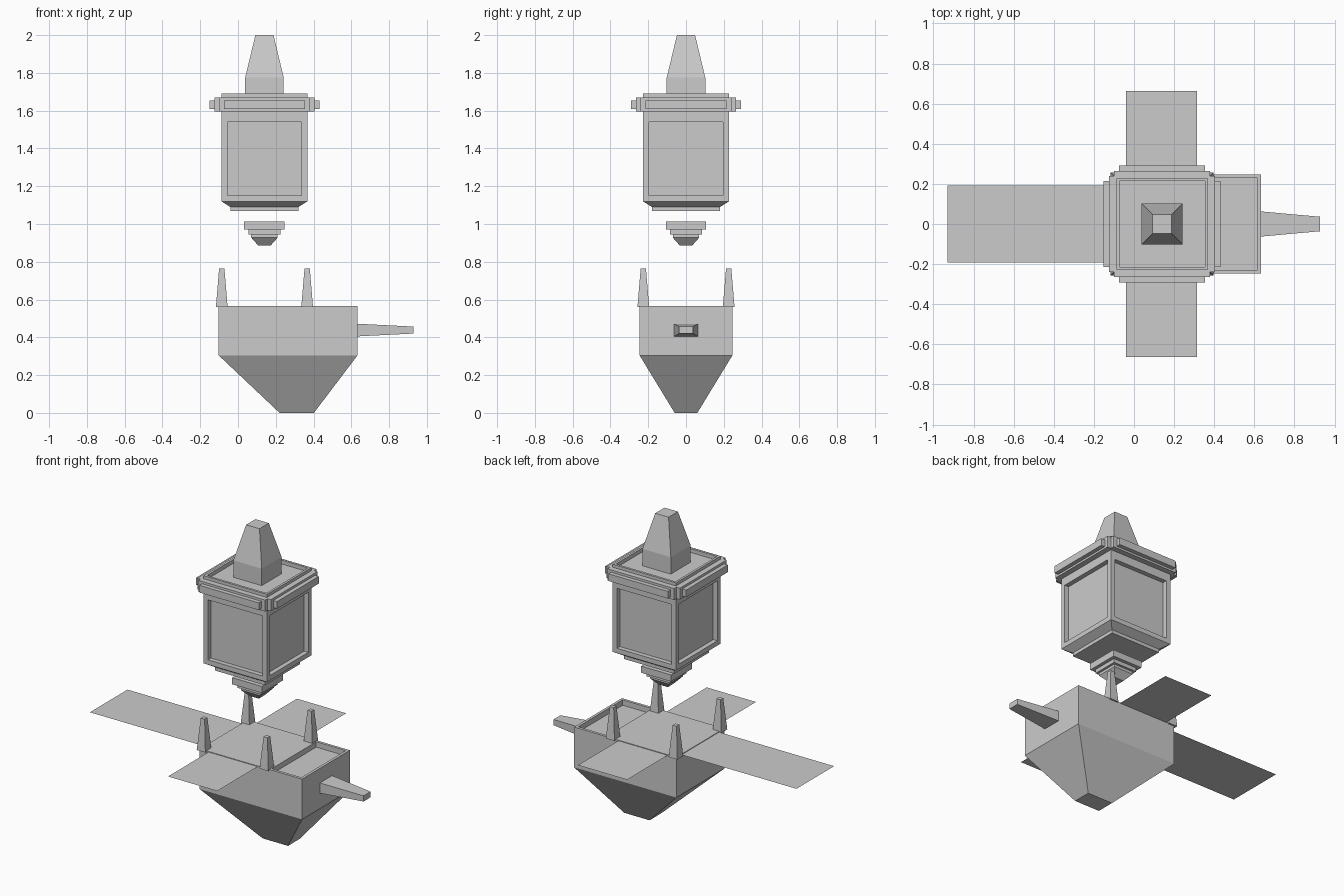
import bpy, bmesh
from mathutils import Vector

if "Cube" in bpy.data.objects:
    bpy.data.objects.remove(bpy.data.objects["Cube"])

CX = 0.14  # lantern axis in x


def finish(bm, name):
    bmesh.ops.recalc_face_normals(bm, faces=bm.faces)
    mesh = bpy.data.meshes.new(name)
    bm.to_mesh(mesh)
    bm.free()
    obj = bpy.data.objects.new(name, mesh)
    bpy.context.collection.objects.link(obj)
    return obj


def stack(rings):
    """Closed solid from rectangular rings (z, half_x, half_y, centre_x, centre_y)."""
    bm = bmesh.new()
    loops = [[bm.verts.new((cx + sx * hx, cy + sy * hy, z))
              for sx, sy in ((-1, -1), (1, -1), (1, 1), (-1, 1))]
             for z, hx, hy, cx, cy in rings]
    bm.faces.new(loops[0][::-1])
    bm.faces.new(loops[-1])
    for a, b in zip(loops, loops[1:]):
        for i in range(4):
            j = (i + 1) % 4
            bm.faces.new((a[i], a[j], b[j], b[i]))
    bmesh.ops.recalc_face_normals(bm, faces=bm.faces)
    bm.normal_update()
    return bm


def square_stack(profile, cx=CX, cy=0):
    return stack([(z, h, h, cx, cy) for z, h in profile])


def box(name, x0, x1, y0, y1, z0, z1):
    c = ((x1 - x0) / 2, (y1 - y0) / 2, (x0 + x1) / 2, (y0 + y1) / 2)
    return finish(stack([(z0, *c), (z1, *c)]), name)


def recess(bm, faces, margin, depth):
    bmesh.ops.inset_individual(bm, faces=faces, thickness=margin)
    bm.normal_update()
    bmesh.ops.translate(bm, verts=[], vec=(0, 0, 0))
    for f in faces:
        r = bmesh.ops.inset_individual(bm, faces=[f], thickness=0.0)
        bm.normal_update()
        bmesh.ops.translate(bm, verts=f.verts[:], vec=f.normal * -depth)


# Lantern body with recessed windows and recessed roof
bm = square_stack([(1.068, 0.18), (1.09, 0.18), (1.12, 0.228), (1.572, 0.228), (1.69, 0.228)])
windows = [f for f in bm.faces if abs(f.normal.z) < 0.1 and 1.3 < f.calc_center_median().z < 1.4]
roof = [f for f in bm.faces if f.normal.z > 0.9]
recess(bm, windows, 0.044, 0.03)
recess(bm, roof, 0.021, 0.025)
finish(bm, "lantern_body")

# Chimney cap and lower finial
finish(square_stack([(1.66, 0.102), (1.775, 0.102), (2.0, 0.048)]), "chimney")
finish(square_stack([(0.885, 0.032), (0.928, 0.07), (0.945, 0.07), (0.945, 0.085), (0.97, 0.085),
                     (0.97, 0.107), (1.013, 0.107)]), "finial")

# Two-layer trim bars on each side of the lantern
for layer, half, d0, d1, z0, z1 in (("inner", 0.24, 0.226, 0.264, 1.595, 1.67),
                                    ("outer", 0.214, 0.264, 0.291, 1.608, 1.655)):
    for s in (-1, 1):
        lo, hi = sorted((s * d0, s * d1))
        box(f"trim_{layer}_y", CX - half, CX + half, lo, hi, z0, z1)
        box(f"trim_{layer}_x", CX + lo, CX + hi, -half, half, z0, z1)

# Hopper base with a shallow tray at its right end
bm = stack([(0, 0.091, 0.06, 0.311, 0), (0.305, 0.368, 0.246, 0.265, 0),
            (0.567, 0.368, 0.246, 0.265, 0)])
top = [f for f in bm.faces if f.normal.z > 0.9][0]
bmesh.ops.bisect_plane(bm, geom=[top, *top.edges, *top.verts],
                       plane_co=Vector((0.385, 0, 0)), plane_no=Vector((1, 0, 0)))
bm.normal_update()
tray = [f for f in bm.faces if f.normal.z > 0.9 and f.calc_center_median().x > 0.385]
recess(bm, tray, 0.025, 0.035)
finish(bm, "hopper_base")

# Tapered handle sticking out to the right
bm = bmesh.new()
ends = [[bm.verts.new((x, y * hy, z)) for y, z in ((-1, z0), (1, z0), (1, z1), (-1, z1))]
        for x, hy, z0, z1 in ((0.63, 0.063, 0.405, 0.472), (0.928, 0.036, 0.42, 0.457))]
bm.faces.new(ends[0][::-1])
bm.faces.new(ends[1])
for i in range(4):
    j = (i + 1) % 4
    bm.faces.new((ends[0][i], ends[0][j], ends[1][j], ends[1][i]))
finish(bm, "handle")

# Four corner prongs
for sx in (-1, 1):
    for sy in (-1, 1):
        finish(square_stack([(0.56, 0.031), (0.765, 0.014)], CX + sx * 0.226, sy * 0.226), "prong")

# Flat single-sided sheets spreading from the base top
for name, x0, x1, y0, y1 in (("left_sheet", -0.93, -0.09, -0.193, 0.193),
                             ("front_sheet", -0.04, 0.314, -0.662, -0.23),
                             ("back_sheet", -0.04, 0.314, 0.23, 0.662)):
    bm = bmesh.new()
    bm.faces.new([bm.verts.new((x, y, 0.563)) for x, y in ((x0, y0), (x1, y0), (x1, y1), (x0, y1))])
    sheet = finish(bm, name)
    if sheet.data.polygons[0].normal.z < 0:
        sheet.data.flip_normals()
